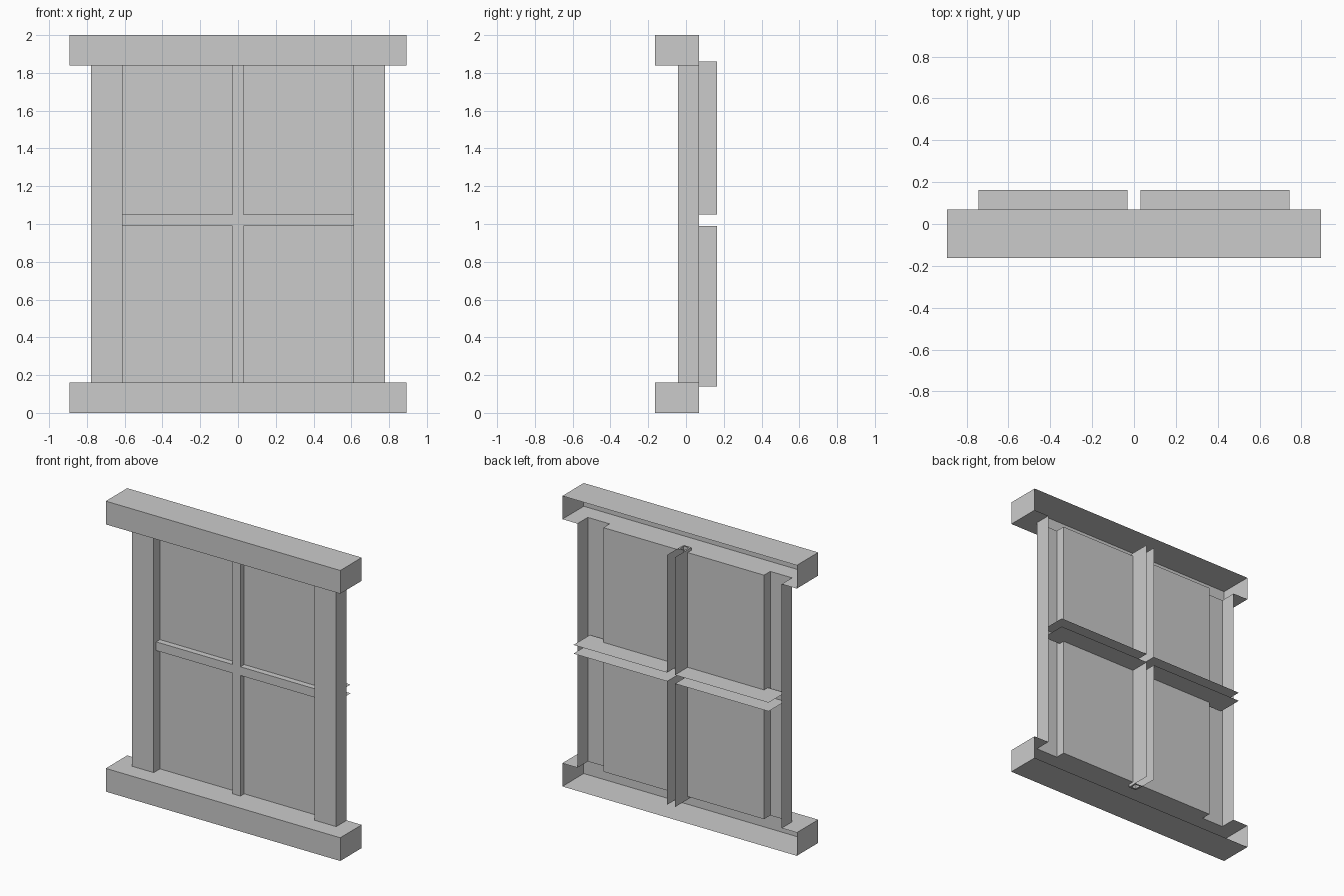
import bpy, bmesh
from mathutils import Vector

if "Cube" in bpy.data.objects:
    bpy.data.objects.remove(bpy.data.objects["Cube"])

FRONT, BACK = -0.163, 0.07        # head and sill depth
JF, PANE = -0.043, 0.025          # jamb front, pane plane
MF, MB = -0.016, 0.163            # glazing bar depth
W, JO, JI, B = 0.893, 0.778, 0.612, 0.03
Z0, Z1 = 0.16, 1.84               # opening
H0, H1 = 0.99, 1.05               # horizontal bar
BX, BZ0, BZ1 = 0.743, 0.14, 1.86  # glazing bar ends


def build(name, faces):
    """Object from (points, outward direction) pairs."""
    bm = bmesh.new()
    for pts, out in faces:
        f = bm.faces.new([bm.verts.new(p) for p in pts])
        f.normal_update()
        if f.normal.dot(Vector(out)) < 0:
            f.normal_flip()
    bmesh.ops.remove_doubles(bm, verts=bm.verts, dist=1e-5)
    me = bpy.data.meshes.new(name)
    bm.to_mesh(me)
    bm.free()
    ob = bpy.data.objects.new(name, me)
    bpy.context.collection.objects.link(ob)


def rect_x(x, y0, y1, z0, z1):
    return [(x, y0, z0), (x, y1, z0), (x, y1, z1), (x, y0, z1)]


def rect_y(y, x0, x1, z0, z1):
    return [(x0, y, z0), (x1, y, z0), (x1, y, z1), (x0, y, z1)]


def rect_z(z, x0, x1, y0, y1):
    return [(x0, y0, z), (x1, y0, z), (x1, y1, z), (x0, y1, z)]


# Head and sill: open-backed boxes, inner face notched around jambs and bar
half = [(W, FRONT), (W, BACK), (JO, BACK), (JO, JF), (JI, JF),
        (JI, PANE), (B, PANE), (B, MF)]
outline = half + [(-x, y) for x, y in reversed(half)]
for name, inner, outer in (("head", Z1, 2.0), ("sill", Z0, 0.0)):
    d = 1 if outer > inner else -1
    build(name, [
        (rect_z(outer, -W, W, FRONT, BACK), (0, 0, d)),
        (rect_y(FRONT, -W, W, inner, outer), (0, -1, 0)),
        (rect_x(W, FRONT, BACK, inner, outer), (1, 0, 0)),
        (rect_x(-W, FRONT, BACK, inner, outer), (-1, 0, 0)),
        ([(x, y, inner) for x, y in outline], (0, 0, -d)),
    ])

# Jambs: open-backed channels, inner side notched around the bar
side = [(JF, Z0), (PANE, Z0), (PANE, H0), (MF, H0),
        (MF, H1), (PANE, H1), (PANE, Z1), (JF, Z1)]
for name, s in (("right_jamb", 1), ("left_jamb", -1)):
    build(name, [
        (rect_y(JF, s * JI, s * JO, Z0, Z1), (0, -1, 0)),
        (rect_x(s * JO, JF, BACK, Z0, Z1), (s, 0, 0)),
        ([(s * JI, y, z) for y, z in side], (-s, 0, 0)),
    ])

# Four panes
build("panes", [(rect_y(PANE, s * B, s * JI, a, b), (0, -1, 0))
                for s in (1, -1) for a, b in ((Z0, H0), (H1, Z1))])

# Glazing bars: open-backed cross
bars = [(rect_y(MF, -B, B, a, b), (0, -1, 0))
        for a, b in ((BZ0, H0), (H0, H1), (H1, BZ1))]
for s in (1, -1):
    bars.append((rect_y(MF, s * B, s * BX, H0, H1), (0, -1, 0)))
    for a, b in ((BZ0, H0), (H1, BZ1)):
        bars.append((rect_x(s * B, MF, MB, a, b), (s, 0, 0)))
    for z, d in ((H0, -1), (H1, 1)):
        bars.append((rect_z(z, s * B, s * BX, MF, MB), (0, 0, d)))
# Thin rims on the ends of the vertical bar
RY, T = 0.05, 0.012
for z, d in ((BZ0, -1), (BZ1, 1)):
    for x0, x1, y0, y1 in ((-B, B, MF, MF + T), (-B, B, RY - T, RY),
                           (-B, -B + T, MF + T, RY - T), (B - T, B, MF + T, RY - T)):
        bars.append((rect_z(z, x0, x1, y0, y1), (0, 0, d)))
build("glazing_bars", bars)
